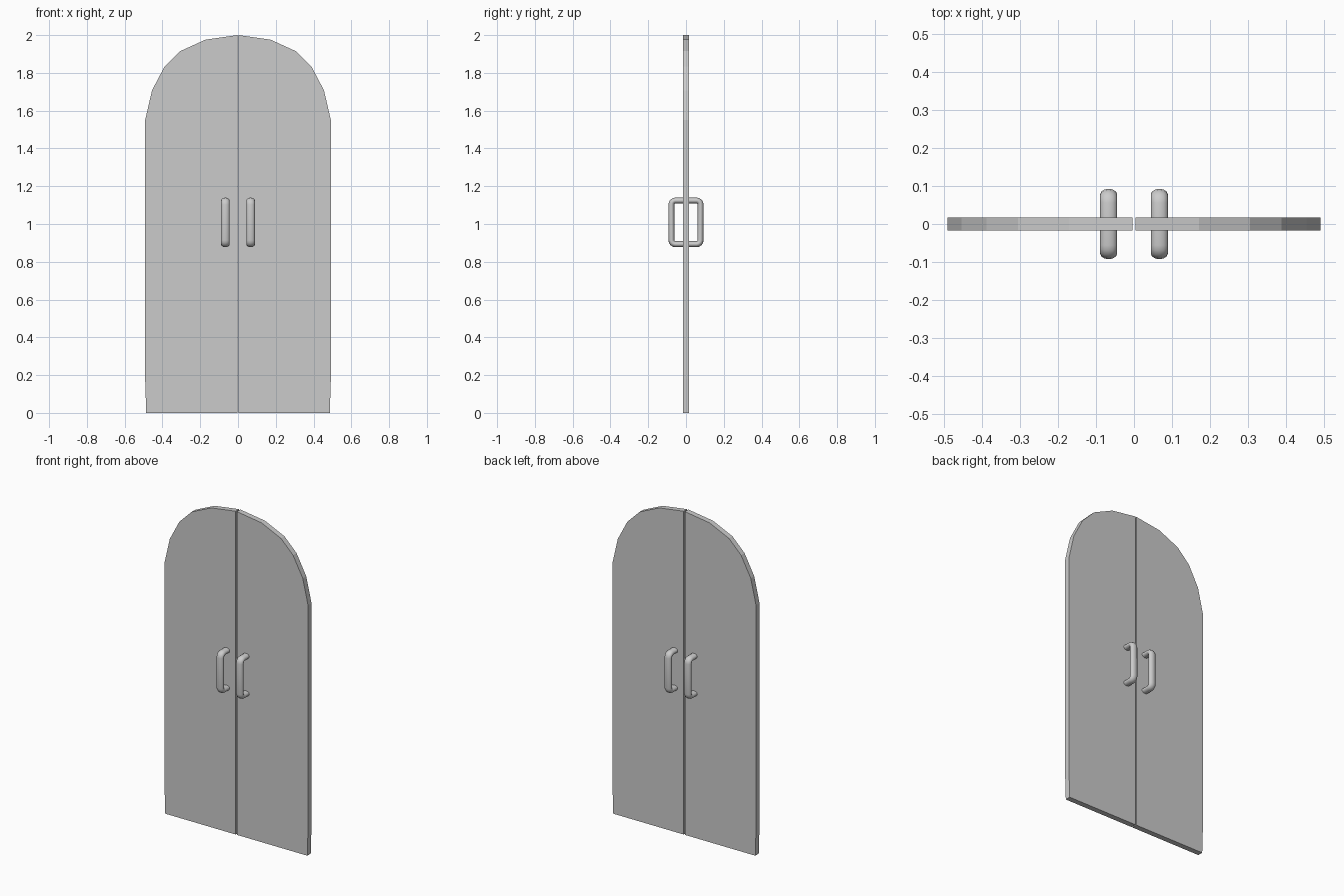
import bpy, bmesh, math

if "Cube" in bpy.data.objects:
    bpy.data.objects.remove(bpy.data.objects["Cube"])

HALF_THICK = 0.017
HANDLE_X = 0.067


def finish(bm, name):
    bmesh.ops.recalc_face_normals(bm, faces=bm.faces)
    mesh = bpy.data.meshes.new(name)
    bm.to_mesh(mesh)
    bm.free()
    obj = bpy.data.objects.new(name, mesh)
    bpy.context.collection.objects.link(obj)
    return obj


# Arched door leaf: half-arch outline extruded through the thickness
LEAF = [(0.0035, 0), (0.486, 0), (0.4915, 0.18), (0.4915, 1.55), (0.455, 1.708),
        (0.389, 1.833), (0.306, 1.915), (0.172, 1.976), (0.0035, 2.0)]


def door_leaf(side, name):
    bm = bmesh.new()
    verts = [bm.verts.new((side * x, -HALF_THICK, z)) for x, z in LEAF]
    face = bm.faces.new(verts)
    ext = bmesh.ops.extrude_face_region(bm, geom=[face])
    moved = [v for v in ext["geom"] if isinstance(v, bmesh.types.BMVert)]
    bmesh.ops.translate(bm, verts=moved, vec=(0, 2 * HALF_THICK, 0))
    return finish(bm, name)


# Pull handle: oval section swept round a rounded rectangle, so it
# passes through the leaf and forms a grip on the front and the back
def pull_handle(side, name, sides=12, steps=4):
    half_y, z_low, z_high, r = 0.077, 0.893, 1.124, 0.021
    path = []
    corners = [(half_y - r, z_high - r), (r - half_y, z_high - r),
               (r - half_y, z_low + r), (half_y - r, z_low + r)]
    for i, (cy, cz) in enumerate(corners):
        for k in range(steps + 1):
            a = math.radians(90 * (i + k / steps))
            path.append((cy, cz, math.cos(a), math.sin(a)))
    bm = bmesh.new()
    rings = []
    for cy, cz, ny, nz in path:
        ring = []
        for s in range(sides):
            t = math.tau * s / sides
            d = r + 0.016 * math.cos(t)
            ring.append(bm.verts.new((side * HANDLE_X + 0.0228 * math.sin(t),
                                      cy + ny * d, cz + nz * d)))
        rings.append(ring)
    for a, b in zip(rings, rings[1:] + rings[:1]):
        for s in range(sides):
            n = (s + 1) % sides
            bm.faces.new((a[s], a[n], b[n], b[s]))
    for f in bm.faces:
        f.smooth = True
    return finish(bm, name)


for side, label in ((-1, "left"), (1, "right")):
    door_leaf(side, label + "_door_leaf")
    pull_handle(side, label + "_door_handle")
